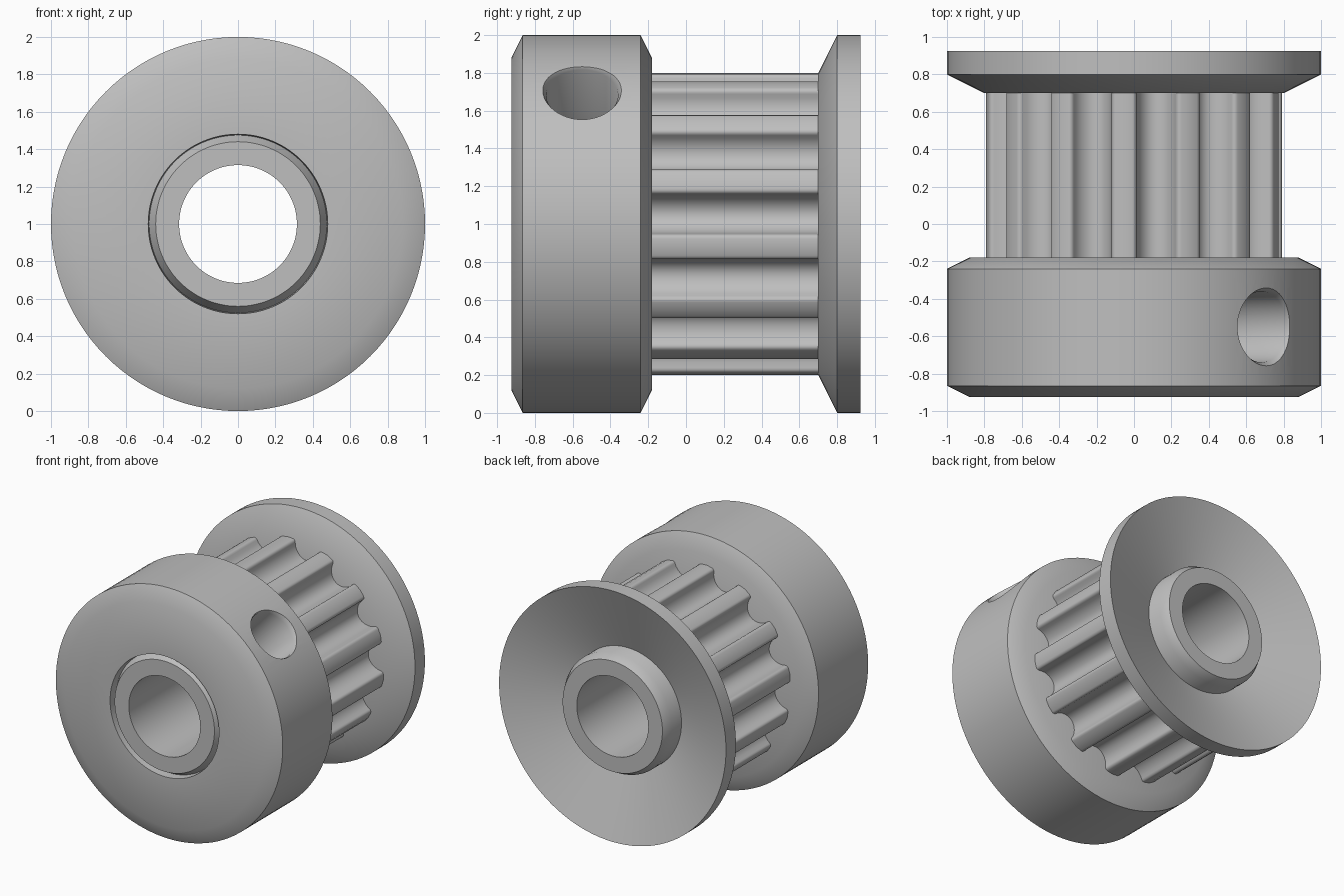
import bpy, bmesh, math
from mathutils import Matrix, Vector

cube = bpy.data.objects.get("Cube")
if cube:
    bpy.data.objects.remove(cube, do_unlink=True)

AXIS = Vector((0, 0, 1))   # the shaft axis runs along y at this height
BORE, SLEEVE = 0.315, 0.475
FRONT, BACK = -0.925, 0.925
HUB_BACK, FLANGE_FRONT = -0.18, 0.70
TEETH = 14

metal = bpy.data.materials.new("brushed grey metal")
metal.use_nodes = True
grey = (0.52, 0.52, 0.52, 1)
metal.diffuse_color = grey
metal.node_tree.nodes["Principled BSDF"].inputs["Base Color"].default_value = grey


def make_object(name, bm):
    bmesh.ops.remove_doubles(bm, verts=bm.verts, dist=1e-5)
    bmesh.ops.recalc_face_normals(bm, faces=bm.faces)
    mesh = bpy.data.meshes.new(name)
    bm.to_mesh(mesh)
    bm.free()
    mesh.materials.append(metal)
    obj = bpy.data.objects.new(name, mesh)
    obj.location = AXIS
    bpy.context.collection.objects.link(obj)
    return obj


def lathe(name, profile, segments=112):
    """Revolve a closed (radius, y) profile about the local y axis."""
    bm = bmesh.new()
    rings = []
    for i in range(segments):
        a = math.tau * i / segments
        rings.append([bm.verts.new((r * math.cos(a), y, r * math.sin(a)))
                      for r, y in profile])
    for i, ring in enumerate(rings):
        after = rings[(i + 1) % segments]
        for j in range(len(profile)):
            k = (j + 1) % len(profile)
            if profile[j][0] == 0 and profile[k][0] == 0:
                continue
            corners = [ring[j], ring[k], after[k], after[j]]
            if profile[j][0] == 0:
                corners.pop()
            elif profile[k][0] == 0:
                corners.pop(2)
            bm.faces.new(corners)
    return make_object(name, bm)


def activate(obj):
    bpy.ops.object.select_all(action='DESELECT')
    obj.select_set(True)
    bpy.context.view_layer.objects.active = obj


# Hub: chamfered collar with a narrow groove around the sleeve end
hub = lathe("hub", [
    (BORE, FRONT), (0.44, FRONT), (SLEEVE, -0.86), (0.48, FRONT),
    (0.88, FRONT), (1, -0.865), (1, -0.24), (0.88, HUB_BACK), (BORE, HUB_BACK)])

# Set screw hole: countersunk, slanting at 45 degrees into the bore
cutter = lathe("screw_hole_cutter", [
    (0, 0.1), (0.19, 0.1), (0.19, 0.965), (0.24, 1.06), (0, 1.06)], 48)
cutter.hide_render = True
direction = Vector((1, 0, 1)).normalized()
cutter.data.transform(direction.to_track_quat('Y', 'Z').to_matrix().to_4x4())
cutter.location = AXIS + Vector((0, -0.55, 0))
cut = hub.modifiers.new("screw hole", 'BOOLEAN')
cut.operation = 'DIFFERENCE'
cut.solver = 'EXACT'
cut.object = cutter
activate(hub)
bpy.ops.object.modifier_apply(modifier=cut.name)
bpy.data.objects.remove(cutter, do_unlink=True)

# Sleeve: inner tube with a chamfered back end
sleeve = lathe("sleeve", [
    (BORE, HUB_BACK), (SLEEVE, HUB_BACK), (SLEEVE, 0.86), (0.44, BACK), (BORE, BACK)])

# Flange: dished disc
flange = lathe("back_flange", [
    (SLEEVE, FLANGE_FRONT), (0.8, FLANGE_FRONT), (1, 0.80), (1, BACK), (SLEEVE, 0.735)])


# Toothed barrel: round-bottomed grooves with softened tooth corners
def groove_outline():
    """Points (tangent, radius) across one groove."""
    radius, centre, fillet = 0.11, 0.77, 0.025
    arc = [(radius * math.cos(a), centre + radius * math.sin(a))
           for a in (math.pi * (1 + i / 14) for i in range(15))]
    corner = [(radius + fillet * (1 - math.cos(a)), centre + fillet * math.sin(a))
              for a in (math.pi / 2 * i / 4 for i in range(1, 5))]
    return [(-t, r) for t, r in reversed(corner)] + arc + corner


bm = bmesh.new()
outline = []
pitch = math.tau / TEETH
phase = math.radians(16.8) + pitch / 2
for n in range(TEETH):
    mid = phase + n * pitch
    for t, r in groove_outline():
        a = mid + t / 0.8
        outline.append((r * math.cos(a), r * math.sin(a)))
    a = mid + pitch / 2            # crown of the tooth
    outline.append((0.8 * math.cos(a), 0.8 * math.sin(a)))
front_loop = [bm.verts.new((x, HUB_BACK - 0.01, z)) for x, z in outline]
back_loop = [bm.verts.new((x, FLANGE_FRONT + 0.01, z)) for x, z in outline]
for i in range(len(outline)):
    j = (i + 1) % len(outline)
    bm.faces.new((front_loop[i], back_loop[i], back_loop[j], front_loop[j]))
bm.faces.new(front_loop)
bm.faces.new(back_loop)
# Keep the barrel open at its buried ends so the bore stays clear
bmesh.ops.delete(bm, geom=[f for f in bm.faces if len(f.verts) > 4], context='FACES_ONLY')
barrel = make_object("toothed_barrel", bm)
# make sure the open wall faces outward
crown = max(barrel.data.polygons, key=lambda p: Vector((p.center.x, 0, p.center.z)).length)
if crown.normal.dot(Vector((crown.center.x, 0, crown.center.z))) < 0:
    barrel.data.flip_normals()

for part in (hub, sleeve, flange, barrel):
    activate(part)
    bpy.ops.object.shade_smooth_by_angle(angle=math.radians(30))
